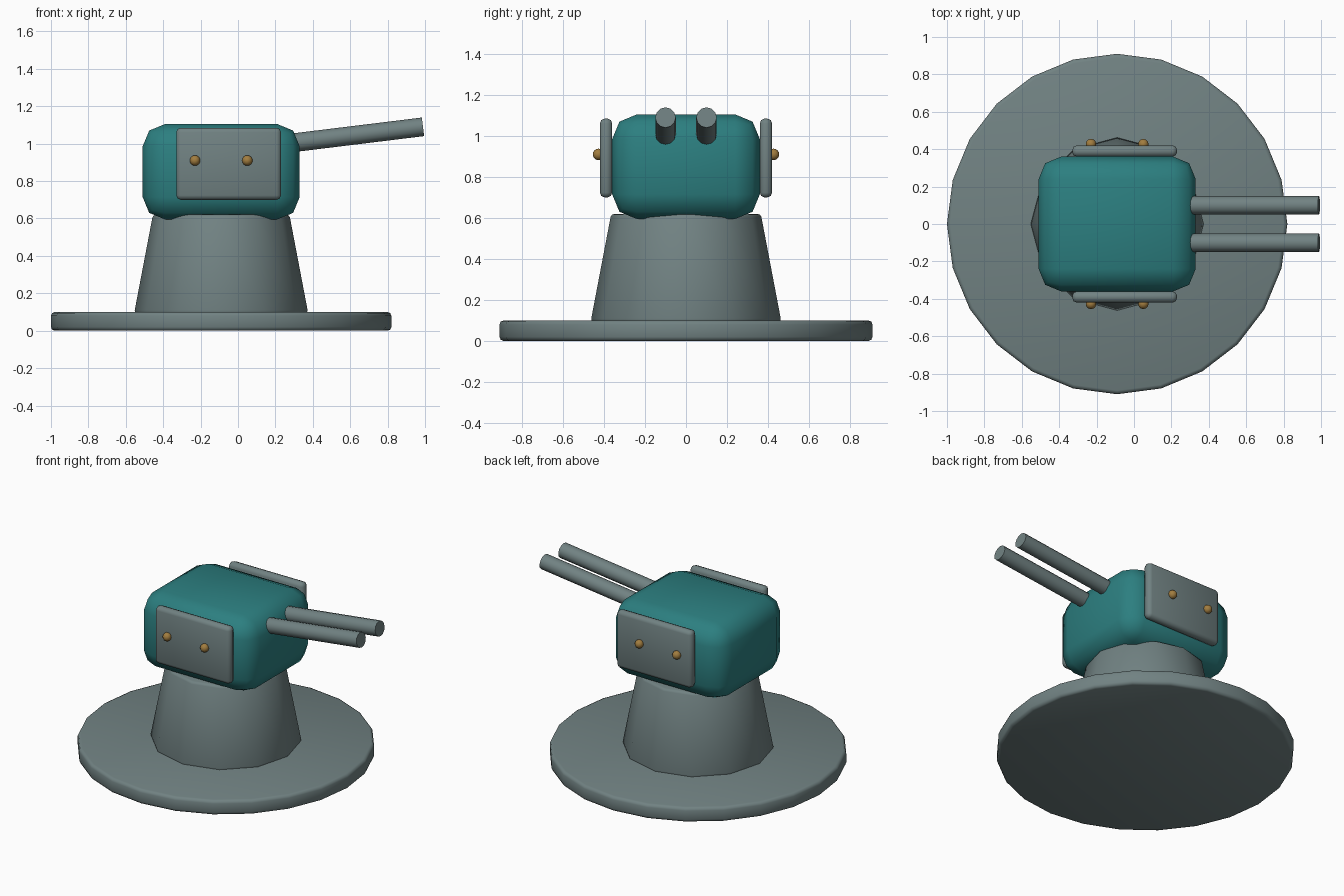
import bpy, bmesh, math
from mathutils import Matrix, Vector

if "Cube" in bpy.data.objects:
    bpy.data.objects.remove(bpy.data.objects["Cube"])


def material(name, rgb):
    m = bpy.data.materials.new(name)
    m.diffuse_color = (*rgb, 1)
    m.use_nodes = True
    m.node_tree.nodes["Principled BSDF"].inputs["Base Color"].default_value = m.diffuse_color
    return m


GREY = material("steel_grey", (0.165, 0.223, 0.225))
TEAL = material("teal_paint", (0.025, 0.212, 0.216))
BRASS = material("brass", (0.36, 0.205, 0.05))


def finish(bm, name, mat, bevel=0, segments=2, angle=50):
    """Bevel the sharp edges, make the object and smooth it by angle."""
    if bevel:
        edges = [e for e in bm.edges if e.calc_face_angle(0) > math.radians(50)]
        bmesh.ops.bevel(bm, geom=edges, offset=bevel, offset_type='OFFSET',
                        segments=segments, profile=0.5, affect='EDGES')
    mesh = bpy.data.meshes.new(name)
    bm.to_mesh(mesh)
    bm.free()
    mesh.materials.append(mat)
    ob = bpy.data.objects.new(name, mesh)
    bpy.context.collection.objects.link(ob)
    bpy.ops.object.select_all(action='DESELECT')
    ob.select_set(True)
    bpy.context.view_layer.objects.active = ob
    bpy.ops.object.shade_smooth_by_angle(angle=math.radians(angle))
    return ob


def cone(name, mat, sides, r1, r2, start, end, bevel=0):
    """Cylinder or cone frustum between two points."""
    a, b = Vector(start), Vector(end)
    axis = b - a
    rot = Vector((0, 0, 1)).rotation_difference(axis).to_matrix().to_4x4()
    bm = bmesh.new()
    bmesh.ops.create_cone(bm, cap_ends=True, segments=sides, radius1=r1, radius2=r2,
                          depth=axis.length, matrix=Matrix.Translation((a + b) / 2) @ rot)
    return finish(bm, name, mat, bevel)


def box(name, mat, low, high, bevel):
    lo, hi = Vector(low), Vector(high)
    bm = bmesh.new()
    bmesh.ops.create_cube(bm, size=1, matrix=Matrix.Translation((lo + hi) / 2)
                          @ Matrix.Diagonal((*(hi - lo), 1)))
    return finish(bm, name, mat, bevel)


CX = -0.09  # turret axis

# Round base and tapered pedestal
cone("base_disc", GREY, 24, 0.91, 0.91, (CX, 0, 0), (CX, 0, 0.10), 0.02)
cone("pedestal", GREY, 12, 0.465, 0.365, (CX, 0, 0.095), (CX, 0, 0.62), 0.015)

# Rounded turret housing
box("turret_housing", TEAL, (-0.51, -0.36, 0.595), (0.33, 0.36, 1.105), 0.12)

for side, s in (("front", -1), ("back", 1)):
    # Armour plate with two rivets
    ys = sorted((s * 0.36, s * 0.42))
    box(side + "_armour_plate", GREY, (-0.33, ys[0], 0.70), (0.23, ys[1], 1.085), 0.024)
    for i, x in enumerate((-0.23, 0.05)):
        bm = bmesh.new()
        bmesh.ops.create_uvsphere(bm, u_segments=12, v_segments=8, radius=0.028,
                                  matrix=Matrix.Translation((x, s * 0.427, 0.91)))
        finish(bm, f"{side}_rivet_{i + 1}", BRASS)
    # Gun barrel, tilted slightly upward
    cone(side + "_barrel", GREY, 12, 0.05, 0.05,
         (0.19, s * 0.10, 0.992), (0.989, s * 0.10, 1.09))
